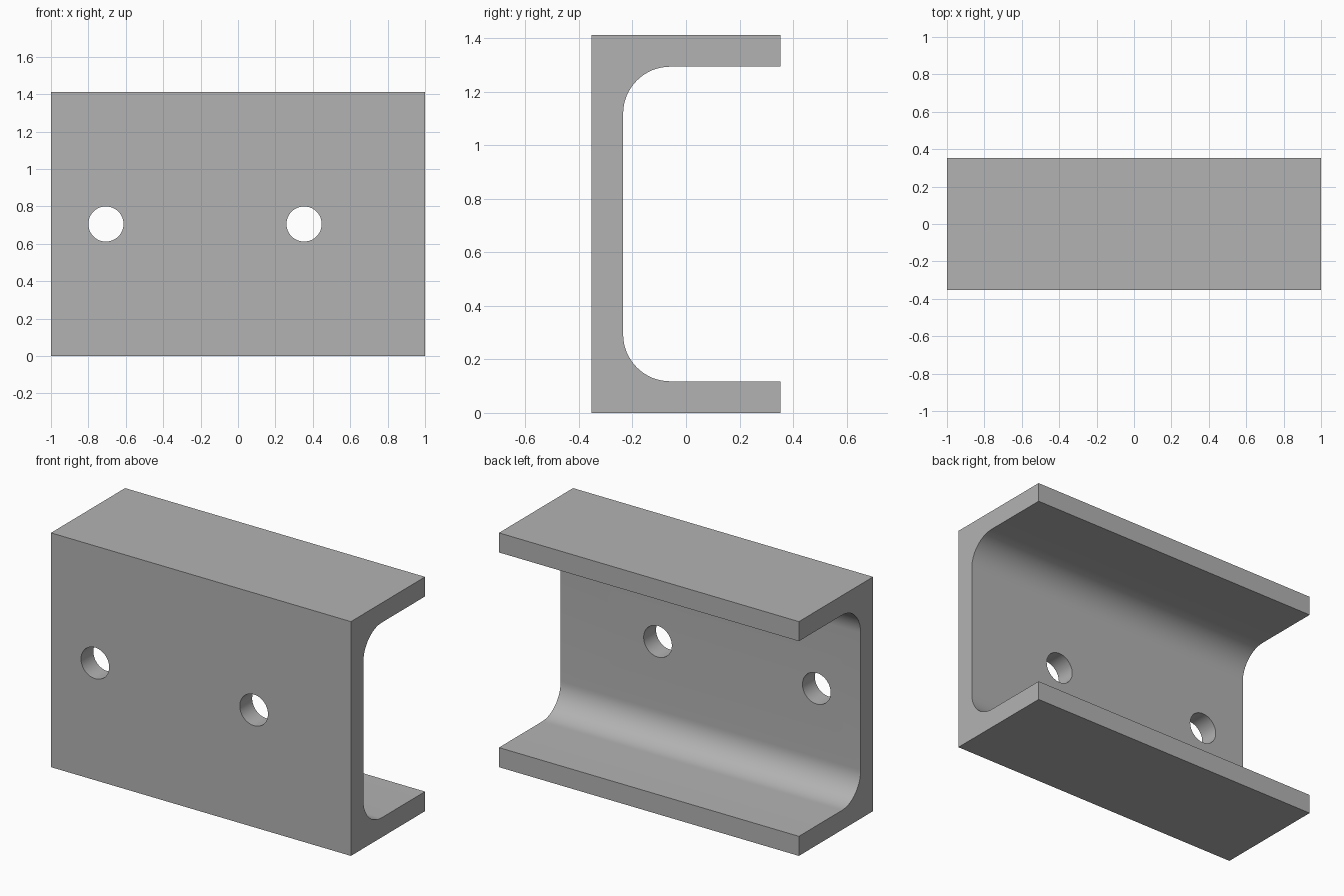
import bpy
import bmesh
from math import radians, sin, cos, pi
from mathutils import Matrix, Vector

if "Cube" in bpy.data.objects:
    bpy.data.objects.remove(bpy.data.objects["Cube"], do_unlink=True)

# Main sizes
LENGTH, HEIGHT, DEPTH = 2.0, 1.412, 0.706
WALL, FILLET, HOLE_RADIUS = 0.118, 0.176, 0.094
HOLE_X = (-0.706, 0.353)
ARC_STEPS = 16

# Plain grey metal
grey = bpy.data.materials.new("grey metal")
grey.use_nodes = True
colour = (0.45, 0.45, 0.45, 1)
grey.diffuse_color = colour
grey.node_tree.nodes["Principled BSDF"].inputs["Base Color"].default_value = colour


def fillet(y, z, start):
    """Quarter arc round the centre (y, z), running clockwise."""
    angles = [start - pi / 2 * i / ARC_STEPS for i in range(ARC_STEPS + 1)]
    return [(y + FILLET * cos(a), z + FILLET * sin(a)) for a in angles]


# C-shaped section: outer corners, then the filleted inside
front, back = -DEPTH / 2, DEPTH / 2
arc_y = front + WALL + FILLET
low_z = WALL + FILLET
section = [(back, HEIGHT), (front, HEIGHT), (front, 0), (back, 0), (back, WALL)]
section += fillet(arc_y, low_z, -pi / 2)
section += fillet(arc_y, HEIGHT - low_z, pi)
section.append((back, HEIGHT - WALL))

# Extrude the section along the length
bm = bmesh.new()
profile = bm.faces.new([bm.verts.new((-LENGTH / 2, y, z)) for y, z in section])
extruded = bmesh.ops.extrude_face_region(bm, geom=[profile], use_keep_orig=True)
ends = [v for v in extruded["geom"] if isinstance(v, bmesh.types.BMVert)]
bmesh.ops.translate(bm, verts=ends, vec=Vector((LENGTH, 0, 0)))
bmesh.ops.recalc_face_normals(bm, faces=bm.faces)
mesh = bpy.data.meshes.new("channel_beam")
bm.to_mesh(mesh)
bm.free()
mesh.materials.append(grey)
beam = bpy.data.objects.new("channel_beam", mesh)
bpy.context.collection.objects.link(beam)

# Cylinders that drill both holes through the web
bm = bmesh.new()
for x in HOLE_X:
    place = Matrix.Translation((x, front + WALL / 2, HEIGHT / 2)) @ Matrix.Rotation(pi / 2, 4, "X")
    bmesh.ops.create_cone(bm, cap_ends=True, segments=48, radius1=HOLE_RADIUS,
                          radius2=HOLE_RADIUS, depth=WALL * 2, matrix=place)
cutter_mesh = bpy.data.meshes.new("hole_cutter")
bm.to_mesh(cutter_mesh)
bm.free()
cutter_mesh.materials.append(grey)
cutter = bpy.data.objects.new("hole_cutter", cutter_mesh)
bpy.context.collection.objects.link(cutter)
cutter.hide_render = True
cutter.hide_set(True)

# Cut the holes and bake the result into the beam
holes = beam.modifiers.new("bolt_holes", "BOOLEAN")
holes.operation = "DIFFERENCE"
holes.solver = "EXACT"
holes.object = cutter
bpy.ops.object.select_all(action="DESELECT")
bpy.context.view_layer.objects.active = beam
beam.select_set(True)
bpy.ops.object.modifier_apply(modifier=holes.name)
bpy.data.objects.remove(cutter, do_unlink=True)

# Smooth fillets and hole walls, sharp corners elsewhere
bpy.ops.object.shade_smooth_by_angle(angle=radians(30))
